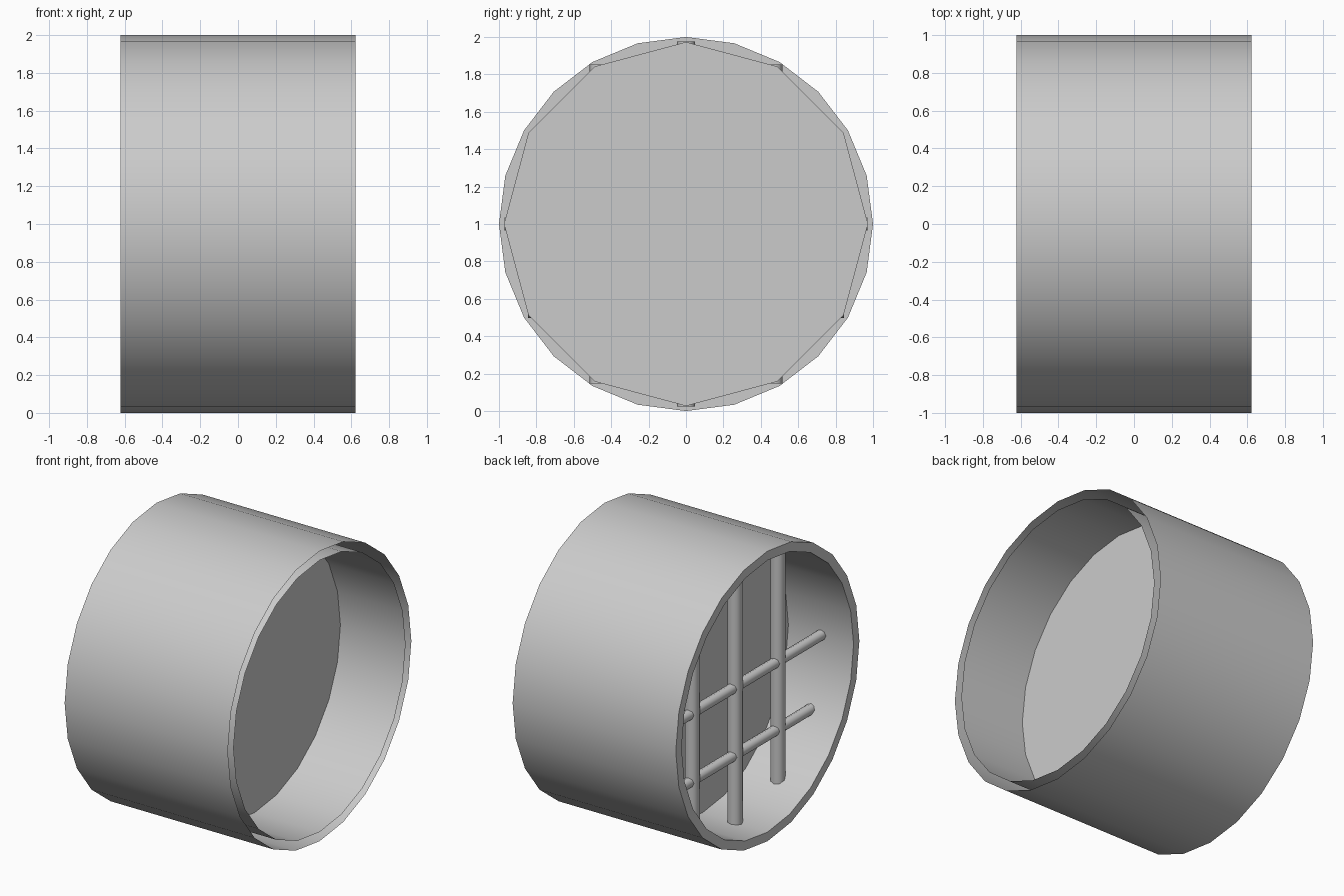
import bpy, bmesh, math
from mathutils import Matrix, Vector

cube = bpy.data.objects.get("Cube")
if cube:
    bpy.data.objects.remove(cube, do_unlink=True)

HALF = 0.622            # half length of the tube along x
OUTER, INNER = 1.0, 0.937
CENTRE = Vector((0, 0, 1))

grey = bpy.data.materials.new("plain grey")
grey.use_nodes = True
grey.diffuse_color = (0.6, 0.6, 0.6, 1)
grey.node_tree.nodes["Principled BSDF"].inputs["Base Color"].default_value = (0.6, 0.6, 0.6, 1)


def add_object(name, bm, angle):
    mesh = bpy.data.meshes.new(name)
    bm.to_mesh(mesh)
    bm.free()
    obj = bpy.data.objects.new(name, mesh)
    obj.location = CENTRE
    mesh.materials.append(grey)
    bpy.context.collection.objects.link(obj)
    bpy.ops.object.select_all(action='DESELECT')
    obj.select_set(True)
    bpy.context.view_layer.objects.active = obj
    bpy.ops.object.shade_smooth_by_angle(angle=math.radians(angle))
    return obj


def rod(name, axis, centre, radius, length, sides, angle):
    """Capped cylinder along an axis, centred on a point of the tube's frame."""
    bm = bmesh.new()
    turn = Vector((0, 0, 1)).rotation_difference(Vector(axis)).to_matrix().to_4x4()
    bmesh.ops.create_cone(bm, cap_ends=True, segments=sides, radius1=radius,
                          radius2=radius, depth=length,
                          matrix=Matrix.Translation(centre) @ turn)
    return add_object(name, bm, angle)


# Double-walled tube: closed by a flat rim at -x, open between the walls at +x
bm = bmesh.new()
profile = [(HALF, OUTER), (-HALF, OUTER), (-HALF, INNER), (HALF, INNER)]
verts = [bm.verts.new((x, 0, r)) for x, r in profile]
edges = [bm.edges.new(pair) for pair in zip(verts, verts[1:])]
bmesh.ops.spin(bm, geom=verts + edges, cent=(0, 0, 0), axis=(1, 0, 0),
               angle=math.tau, steps=24, use_merge=True)
bmesh.ops.remove_doubles(bm, verts=bm.verts, dist=0.0001)
bmesh.ops.recalc_face_normals(bm, faces=bm.faces)
# Outer wall decides which way the open shell faces
side = max(bm.faces, key=lambda f: f.calc_center_median().yz.length)
if side.normal.yz.dot(side.calc_center_median().yz) < 0:
    bmesh.ops.reverse_faces(bm, faces=bm.faces)
add_object("tube_shell", bm, 30)

# Thick twelve-sided wall across the middle
rod("middle_disc", (1, 0, 0), (0, 0, 0), 0.973, 0.25, 12, 20)

# Grille of bars near the -x end
BAR_X = -0.376
SPACING = 0.467
for label, step in (("right", -1), ("middle", 0), ("left", 1)):
    length = 1.706 if step else 1.95
    rod(f"upright_bar_{label}", (0, 0, 1), (BAR_X, step * SPACING, 0), 0.048, length, 8, 50)
for label, z, length in (("middle", 0, 1.94), ("lower", -SPACING, 1.69)):
    rod(f"cross_bar_{label}", (0, 1, 0), (BAR_X, 0, z), 0.035, length, 8, 50)
